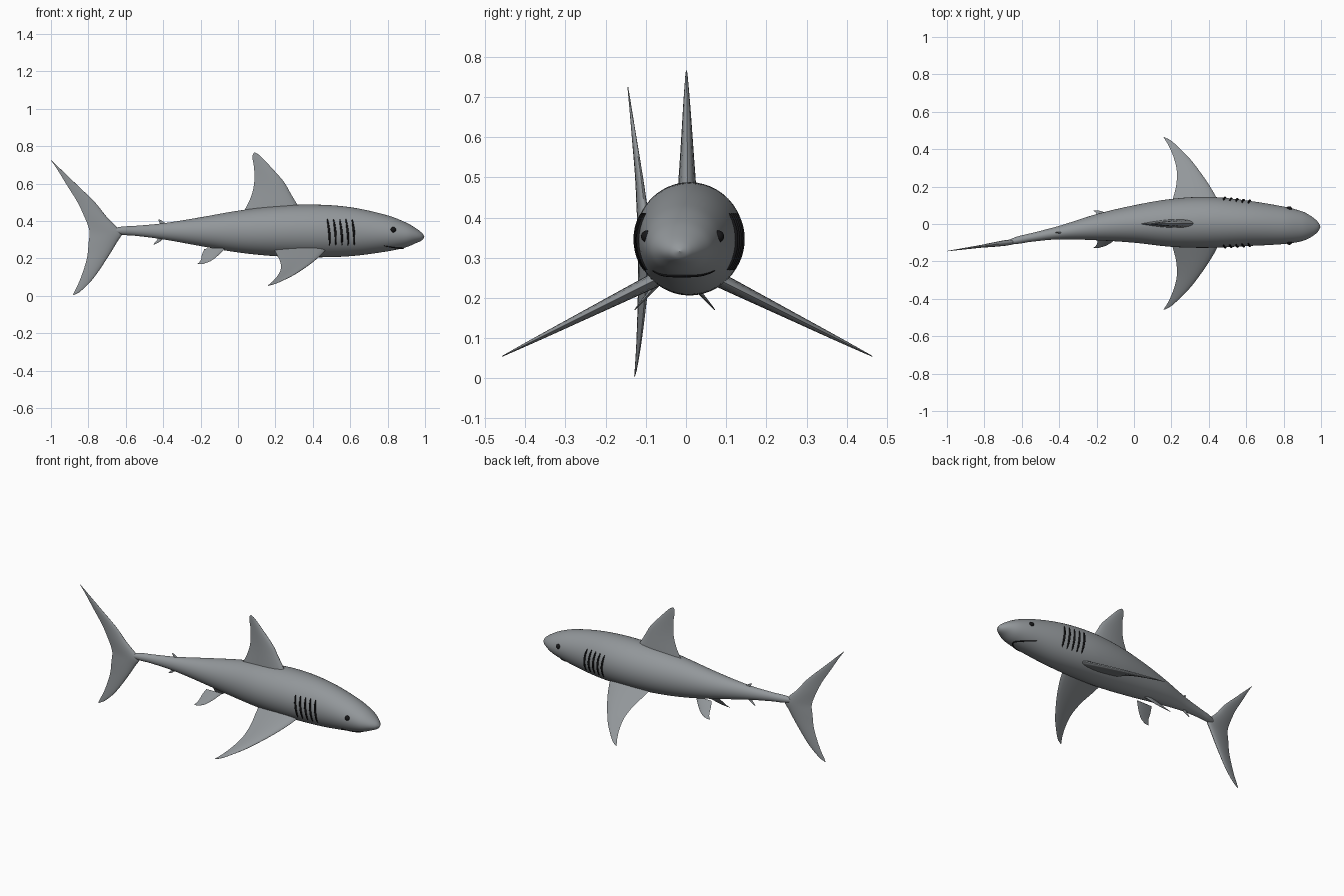
import bpy, bmesh, math
from mathutils import Vector

if "Cube" in bpy.data.objects:
    bpy.data.objects.remove(bpy.data.objects["Cube"], do_unlink=True)


def material(name, rgb):
    m = bpy.data.materials.new(name)
    m.use_nodes = True
    m.diffuse_color = (*rgb, 1)
    m.node_tree.nodes["Principled BSDF"].inputs["Base Color"].default_value = (*rgb, 1)
    return m


GREY = material("slate_grey", (0.29, 0.31, 0.325))
BLACK = material("black", (0.008, 0.008, 0.009))


def interpolate(table, x):
    """Smooth interpolation of all columns of a table keyed by its first column."""
    n = len(table)
    i = max(k for k in range(n - 1) if k == 0 or table[k][0] <= x)

    def slope(k, c):
        a, b = table[max(k - 1, 0)], table[min(k + 1, n - 1)]
        return (b[c] - a[c]) / (b[0] - a[0])

    p, q = table[i], table[i + 1]
    h = q[0] - p[0]
    t = (x - p[0]) / h
    return [p[c] * (1 + 2 * t) * (1 - t) ** 2 + q[c] * t * t * (3 - 2 * t)
            + h * t * (1 - t) * ((1 - t) * slope(i, c) - t * slope(i + 1, c))
            for c in range(1, len(p))]


def loft(name, rings, mat, angle=60):
    """Skin a list of closed rings and cap both ends."""
    bm = bmesh.new()
    rows = [[bm.verts.new(p) for p in ring] for ring in rings]
    n = len(rows[0])
    for a, b in zip(rows, rows[1:]):
        for k in range(n):
            bm.faces.new((a[k], a[(k + 1) % n], b[(k + 1) % n], b[k]))
    bm.faces.new(rows[0])
    bm.faces.new(rows[-1])
    bmesh.ops.remove_doubles(bm, verts=bm.verts, dist=0.0002)
    bmesh.ops.recalc_face_normals(bm, faces=bm.faces)
    mesh = bpy.data.meshes.new(name)
    bm.to_mesh(mesh)
    bm.free()
    return finish(name, mesh, mat, angle)


def finish(name, mesh, mat, angle=60):
    mesh.materials.clear()
    mesh.materials.append(mat)
    ob = bpy.data.objects.new(name, mesh)
    bpy.context.collection.objects.link(ob)
    bpy.ops.object.select_all(action="DESELECT")
    ob.select_set(True)
    bpy.context.view_layer.objects.active = ob
    bpy.ops.object.shade_smooth_by_angle(angle=math.radians(angle))
    return ob


# Body stations: x, centre y, half width, top z, bottom z
BODY = [(-.68, -.1, 0, .35, .342), (-.665, -.096, .012, .361, .334),
        (-.62, -.086, .02, .37, .326), (-.55, -.072, .023, .374, .321),
        (-.4, -.046, .036, .388, .302), (-.2, -.017, .07, .42, .266),
        (0, 0, .1, .455, .232), (.2, .006, .128, .48, .212),
        (.4, .009, .136, .488, .206), (.6, .004, .122, .474, .212),
        (.8, -.007, .1, .43, .238), (.9, -.012, .079, .391, .26),
        (.95, -.014, .054, .362, .281), (.985, -.015, .024, .335, .298),
        (.997, -.015, 0, .316, .316)]


def skin(x, a, lift=0.0):
    """Point on the body at station x and angle a round the spine."""
    yc, w, top, bottom = interpolate(BODY, x)
    return Vector((x, yc + (w + lift) * math.cos(a),
                   (top + bottom) / 2 + ((top - bottom) / 2 + lift) * math.sin(a)))


def skin_at_height(x, z, side, lift=0.0):
    _, _, top, bottom = interpolate(BODY, x)
    a = math.asin((z - (top + bottom) / 2) / ((top - bottom) / 2))
    return skin(x, a if side > 0 else math.pi - a, lift)


STEPS, AROUND = 90, 48
x0, x1 = BODY[0][0], BODY[-1][0]
stations = [x0 + (x1 - x0) * (1 - math.cos(math.pi * i / STEPS)) / 2 for i in range(STEPS + 1)]
loft("body", [[skin(x, math.tau * k / AROUND) for k in range(AROUND)] for x in stations], GREY)


def fin(name, rows, origin, span, chord=(1, 0, 0), steps=36):
    """Loft a teardrop section; rows are span, leading x, trailing x, thickness."""
    origin, span, chord = Vector(origin), Vector(span), Vector(chord)
    normal = chord.cross(span).normalized()
    half = [(1 - math.cos(math.pi * k / 10)) / 2 for k in range(11)]
    outline = [(s, 1) for s in half] + [(s, -1) for s in half[-2:0:-1]]
    rings = []
    for i in range(steps + 1):
        h = rows[0][0] + (rows[-1][0] - rows[0][0]) * i / steps
        lead, trail, thick = interpolate(rows, h)
        rings.append([origin + span * h + chord * (lead + (trail - lead) * s)
                      + normal * side * thick * 1.3 * math.sqrt(s) * (1 - s)
                      for s, side in outline])
    return loft(name, rings, GREY, 50)


# Dorsal fin
fin("dorsal_fin",
    [(.42, .36, .01, .05), (.486, .318, .05, .044), (.55, .28, .076, .035),
     (.61, .245, .087, .027), (.684, .18, .086, .017), (.735, .132, .078, .009),
     (.758, .107, .08, .005), (.766, .092, .087, .002)],
    (0, 0, 0), (0, 0, 1), (1, .012, 0))

# Tail fin, following the bend of the spine
fin("tail_fin",
    [(.004, -.878, -.882, .002), (.02, -.847, -.876, .004), (.085, -.78, -.845, .01),
     (.2, -.7, -.808, .02), (.29, -.645, -.798, .027), (.335, -.62, -.793, .03),
     (.37, -.65, -.8, .029), (.42, -.7, -.82, .025), (.5, -.765, -.858, .017),
     (.6, -.868, -.92, .01), (.68, -.951, -.969, .005), (.725, -.998, -1, .002)],
    (0, -.005, 0), (0, 0, 1), (1, .14, 0), 48)

# Small second dorsal and anal fins
fin("second_dorsal_fin",
    [(0, -.36, -.415, .012), (.02, -.38, -.415, .01), (.035, -.4, -.422, .006),
     (.045, -.418, -.426, .002)], (0, -.046, .362), (0, 0, 1), steps=12)
fin("anal_fin",
    [(0, -.38, -.43, .012), (.02, -.405, -.432, .01), (.035, -.425, -.445, .006),
     (.045, -.444, -.452, .002)], (0, -.046, .32), (0, 0, -1), steps=12)

for side, label in ((1, "left"), (-1, "right")):
    # Pectoral fins sweep outward, down and back
    fin(label + "_pectoral_fin",
        [(.05, .48, .19, .04), (.12, .45, .205, .034), (.2, .405, .225, .027),
         (.28, .35, .229, .02), (.35, .295, .213, .014), (.41, .235, .188, .008),
         (.445, .195, .168, .004), (.461, .163, .157, .002)],
        (0, .003, .285), (0, side, -.5))

    # Pelvic fins
    fin(label + "_pelvic_fin",
        [(.03, -.07, -.18, .016), (.055, -.1, -.192, .012), (.075, -.127, -.197, .008),
         (.09, -.155, -.205, .005), (.1, -.19, -.218, .002)],
        (0, -.028, .285), (0, side, -1.15), steps=16)


def tube(name, points, radius):
    """Thin tapered tube through points lying on the skin."""
    curve = bpy.data.curves.new(name, "CURVE")
    curve.dimensions = "3D"
    curve.bevel_depth = radius
    curve.bevel_resolution = 2
    spline = curve.splines.new("POLY")
    spline.points.add(len(points) - 1)
    for i, (p, co) in enumerate(zip(spline.points, points)):
        p.co = (*co, 1)
        p.radius = 0.3 + 0.7 * math.sin(math.pi * i / (len(points) - 1)) ** 0.5
    temp = bpy.data.objects.new(name + "_path", curve)
    bpy.context.collection.objects.link(temp)
    bpy.context.view_layer.update()
    mesh = bpy.data.meshes.new_from_object(temp.evaluated_get(bpy.context.evaluated_depsgraph_get()))
    bpy.data.objects.remove(temp, do_unlink=True)
    finish(name, mesh, BLACK)


for side, label in ((1, "left"), (-1, "right")):
    # Five gill slits
    for g in range(5):
        path = []
        for i in range(15):
            t = i / 14
            x = .478 + .033 * g + .012 * math.sin(t * math.pi * .6)
            path.append(skin_at_height(x, .41 - .14 * t, side, .001))
        tube(f"{label}_gill_{g + 1}", path, .006)

    # Eyes
    bpy.ops.mesh.primitive_uv_sphere_add(segments=20, ring_count=12, radius=.015,
                                         location=skin_at_height(.83, .354, side, -.004))
    eye = bpy.context.object
    eye.name = label + "_eye"
    eye.data.materials.append(BLACK)
    bpy.ops.object.shade_smooth()

# Mouth line wrapping the underside of the head
mouth = []
for i in range(33):
    u = i / 16 - 1
    mouth.append(skin(.885 - .105 * u * u, math.radians(-90 + 48 * u), .0005))
tube("mouth", mouth, .004)
